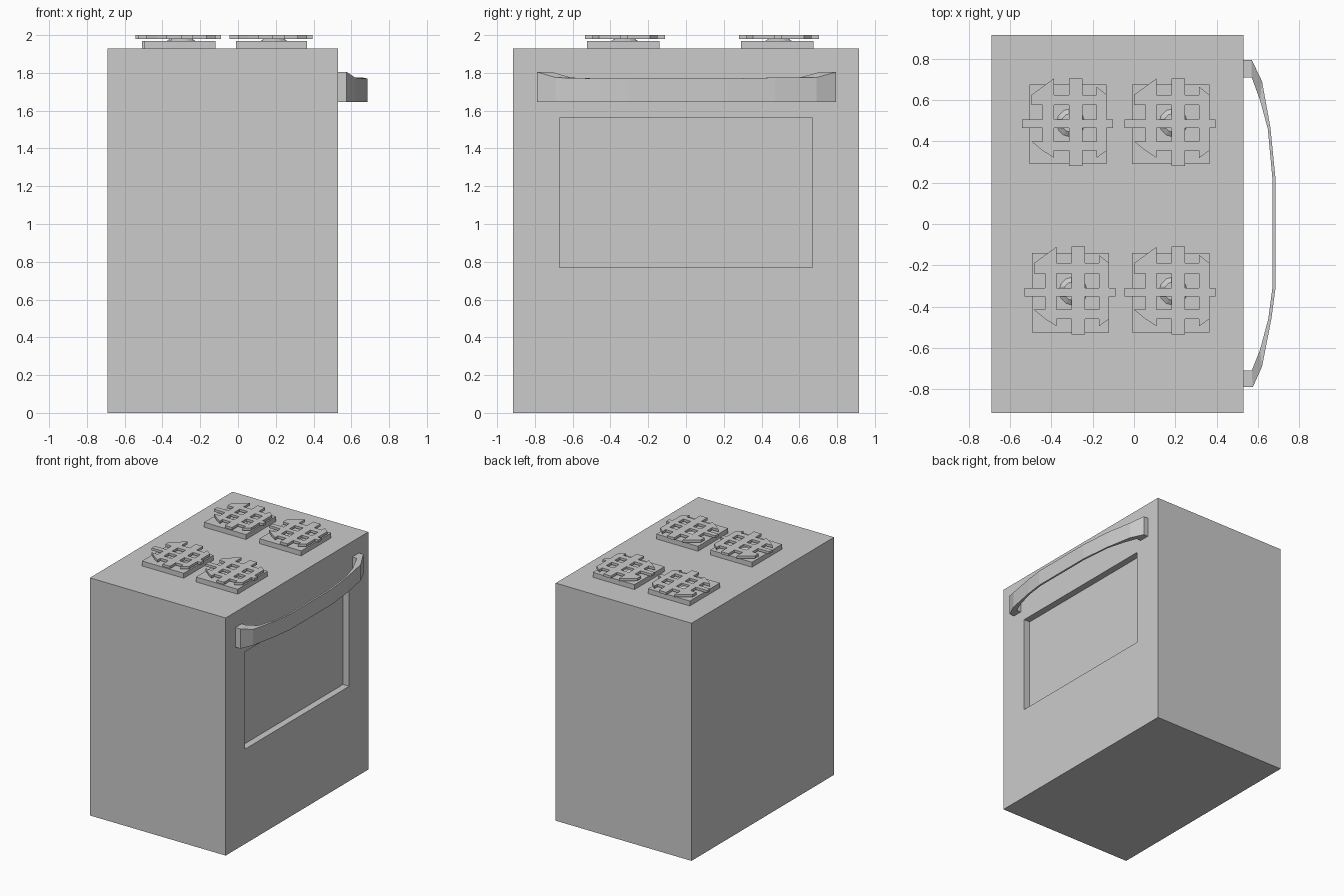
import bpy, bmesh
from mathutils import Vector

if "Cube" in bpy.data.objects:
    bpy.data.objects.remove(bpy.data.objects["Cube"])


def finish(name, bm):
    bmesh.ops.remove_doubles(bm, verts=bm.verts, dist=1e-5)
    bmesh.ops.recalc_face_normals(bm, faces=bm.faces)
    mesh = bpy.data.meshes.new(name)
    bm.to_mesh(mesh)
    bm.free()
    ob = bpy.data.objects.new(name, mesh)
    bpy.context.collection.objects.link(ob)
    return ob


def add_box(bm, x0, x1, y0, y1, z0, z1):
    verts = bmesh.ops.create_cube(bm, size=1)['verts']
    for v in verts:
        v.co = ((x0 + x1) / 2 + v.co.x * (x1 - x0),
                (y0 + y1) / 2 + v.co.y * (y1 - y0),
                (z0 + z1) / 2 + v.co.z * (z1 - z0))


# Oven body, with the window recessed into the +x face
bm = bmesh.new()
add_box(bm, -0.69, 0.53, -0.915, 0.915, 0, 1.93)
bm.faces.ensure_lookup_table()
bm.normal_update()
door = max(bm.faces, key=lambda f: f.normal.x)
bmesh.ops.inset_individual(bm, faces=[door], thickness=0.2)
for v in door.verts:
    v.co.y = 0.67 if v.co.y > 0 else -0.67
    v.co.z = 1.56 if v.co.z > 1 else 0.77
pane = bmesh.ops.extrude_discrete_faces(bm, faces=[door])['faces'][0]
bmesh.ops.translate(bm, verts=pane.verts, vec=(-0.055, 0, 0))
finish("oven_body", bm)

# Bowed door handle: outer x, y, inner x, y, top z
section = [(0.53, -0.79, 0.53, -0.71, 1.805), (0.575, -0.79, 0.57, -0.71, 1.805),
           (0.62, -0.69, 0.61, -0.61, 1.775), (0.665, -0.46, 0.65, -0.46, 1.77),
           (0.685, -0.31, 0.67, -0.31, 1.77), (0.685, 0.22, 0.67, 0.22, 1.77),
           (0.66, 0.47, 0.648, 0.46, 1.775), (0.62, 0.69, 0.61, 0.60, 1.775),
           (0.57, 0.795, 0.57, 0.71, 1.805), (0.53, 0.795, 0.53, 0.71, 1.805)]
bm = bmesh.new()
rings = []
for ox, oy, ix, iy, top in section:
    rings.append([bm.verts.new(p) for p in
                  ((ox, oy, 1.645), (ox, oy, top), (ix, iy, top), (ix, iy, 1.645))])
for a, b in zip(rings, rings[1:]):
    for i in range(4):
        j = (i + 1) % 4
        bm.faces.new((a[i], a[j], b[j], b[i]))
bm.faces.new(rings[0])
bm.faces.new(rings[-1])
finish("door_handle", bm)

# Grate plan: X is a full cell, / and \ style corners are a b c d triangles
xs = [-0.26, -0.215, -0.16, -0.105, -0.033, 0.033, 0.10, 0.15, 0.18]
ys = [0.22, 0.18, 0.14, 0.09, 0.02, -0.02, -0.085, -0.13, -0.165, -0.205]
plan = ["..a.X...",
        ".aX.X.c.",
        ".XXXXXX.",
        "..X.X.X.",
        "XXXXXXXX",
        "..X.X.X.",
        ".bXXXXX.",
        "..b.X.d.",
        "....X..."]
CORNERS = {'X': (0, 1, 2, 3), 'a': (1, 2, 3), 'b': (0, 1, 2),
           'c': (0, 2, 3), 'd': (0, 1, 3)}


def grate(name, cx, cy):
    bm = bmesh.new()
    for r, row in enumerate(plan):
        for c, code in enumerate(row):
            if code == '.':
                continue
            # corners run top-left, top-right, bottom-right, bottom-left
            q = ((xs[c], ys[r]), (xs[c + 1], ys[r]),
                 (xs[c + 1], ys[r + 1]), (xs[c], ys[r + 1]))
            bm.faces.new([bm.verts.new((cx + q[i][0], cy + q[i][1], 1.98))
                          for i in CORNERS[code]])
    bmesh.ops.remove_doubles(bm, verts=bm.verts, dist=1e-5)
    up = bmesh.ops.extrude_face_region(bm, geom=bm.faces[:], use_keep_orig=True)['geom']
    bmesh.ops.translate(bm, vec=Vector((0, 0, 0.02)),
                        verts=[g for g in up if isinstance(g, bmesh.types.BMVert)])
    # merge the flat tops and bottoms into clean faces
    bmesh.ops.dissolve_limit(bm, angle_limit=0.02, verts=bm.verts, edges=bm.edges)
    return finish(name, bm)


# Four burners: square plate, round cap and grate
for label, cx, cy in (("back_left", -0.282, 0.485), ("back_right", 0.215, 0.485),
                      ("front_left", -0.27, -0.33), ("front_right", 0.215, -0.33)):
    bm = bmesh.new()
    add_box(bm, cx - 0.225, cx + 0.15, cy - 0.195, cy + 0.19, 1.93, 1.97)
    finish("burner_plate_" + label, bm)
    bpy.ops.mesh.primitive_cone_add(vertices=12, radius1=0.07, radius2=0.045, depth=0.017,
                                    location=(cx - 0.025, cy + 0.005, 1.9775))
    bpy.context.object.name = "burner_cap_" + label
    grate("grate_" + label, cx, cy)
